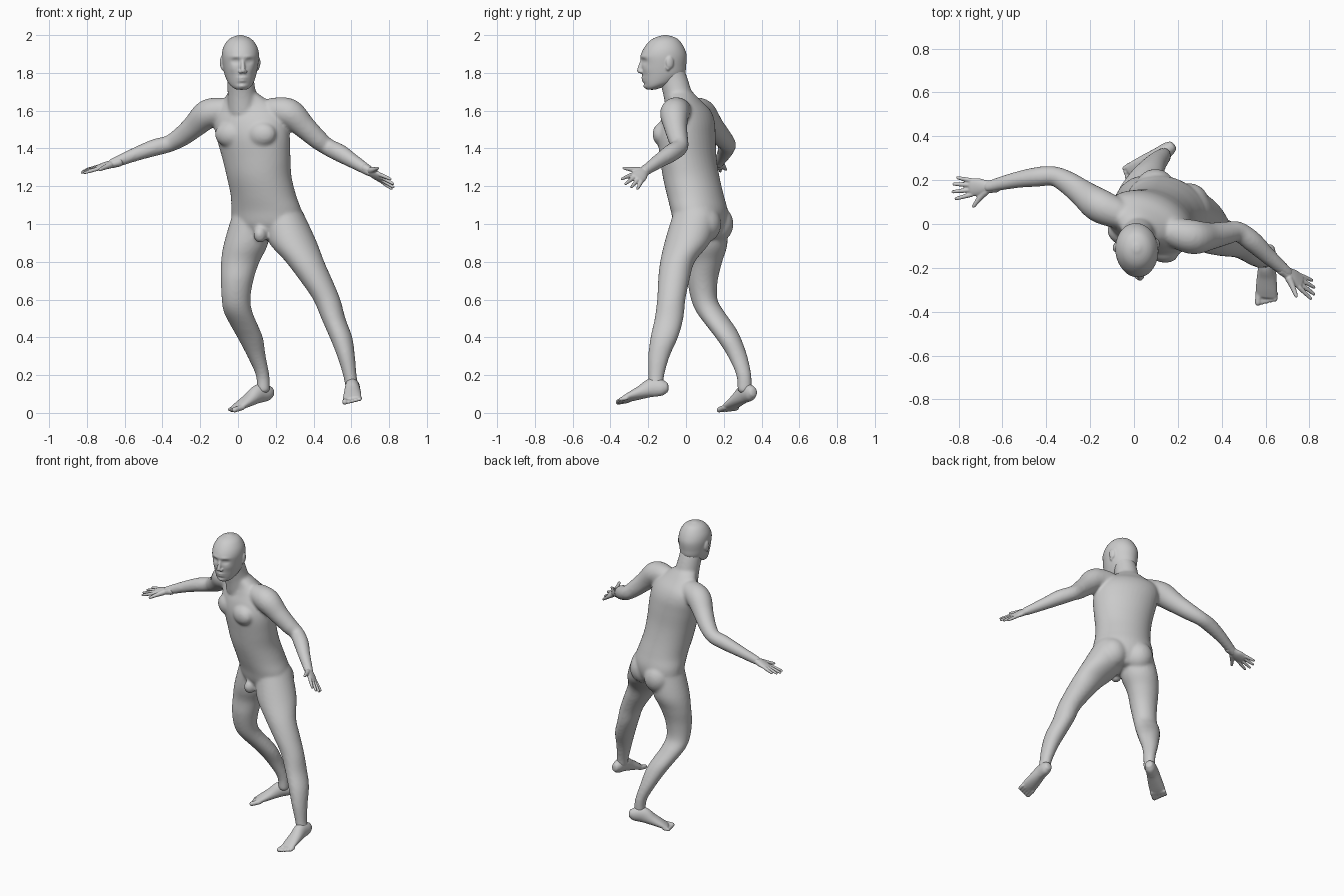
import bpy, bmesh
from math import sin, cos, pi, exp, radians
from mathutils import Vector, Matrix


def spline(pts, n):
    """Catmull-Rom interpolation of (x, y, z, ra, rb) sections."""
    p = [pts[0]] + list(pts) + [pts[-1]]
    out = []
    for i in range(1, len(p) - 2):
        for k in range(n):
            t = k / n
            out.append([0.5 * (2 * b + (c - a) * t + (2 * a - 5 * b + 4 * c - d) * t * t
                               + (3 * b - a - 3 * c + d) * t ** 3)
                        for a, b, c, d in zip(*p[i - 1:i + 3])])
    return out + [list(pts[-1])]


def tube(bm, pts, ref=(1, 0, 0), flat=False, seg=28, n=5, cap=1.0):
    """Closed loft; ra runs along ref, rb across it. flat keeps rings level."""
    s = spline([p if len(p) == 5 else (*p, p[3]) for p in pts], n)
    c = [Vector(q[:3]) for q in s]
    frames = []
    for i, q in enumerate(s):
        t = (c[min(i + 1, len(s) - 1)] - c[max(i - 1, 0)]).normalized()
        if flat:
            t = Vector((0, 0, 1 if t.z > 0 else -1))
        frames.append((c[i], t, q[3], q[4]))
    caps = [(0.5, 0.87), (0.8, 0.6), (0.97, 0.24)]

    def rounded(f, sign):
        return [(f[0] + f[1] * sign * cap * min(f[2], f[3]) * a, f[1], f[2] * b, f[3] * b)
                for a, b in caps]
    frames = rounded(frames[0], -1)[::-1] + frames + rounded(frames[-1], 1)
    rings = []
    for o, t, ra, rb in frames:
        a = Vector(ref)
        a = (a - t * a.dot(t)).normalized()
        b = t.cross(a)
        rings.append([bm.verts.new(o + a * ra * cos(2 * pi * k / seg) + b * rb * sin(2 * pi * k / seg))
                      for k in range(seg)])
    for r0, r1 in zip(rings, rings[1:]):
        for k in range(seg):
            j = (k + 1) % seg
            bm.faces.new((r0[k], r0[j], r1[j], r1[k]))
    bm.faces.new(rings[0][::-1])
    bm.faces.new(rings[-1])
    return [v for r in rings for v in r]


def ball(bm, centre, radii, yaw=0.0):
    m = Matrix.Translation(centre) @ Matrix.Rotation(yaw, 4, 'Z') @ Matrix.Diagonal((*radii, 1))
    bmesh.ops.create_uvsphere(bm, u_segments=24, v_segments=16, radius=1, matrix=m)


def finish(name, bm, voxel, smooth):
    """Fuse the overlapping volumes into one smooth skin."""
    bmesh.ops.recalc_face_normals(bm, faces=bm.faces)
    me = bpy.data.meshes.new(name)
    bm.to_mesh(me)
    bm.free()
    ob = bpy.data.objects.new(name, me)
    bpy.context.collection.objects.link(ob)
    r = ob.modifiers.new("fuse", 'REMESH')
    r.mode = 'VOXEL'
    r.voxel_size = voxel
    r.use_smooth_shade = True
    sm = ob.modifiers.new("soften", 'SMOOTH')
    sm.factor, sm.iterations = 0.5, smooth
    return ob


# Body: turned torso with neck, chest and buttocks
yaw = radians(-23)
side = Vector((cos(yaw), sin(yaw), 0))
front = Vector((sin(yaw), -cos(yaw), 0))
body = bmesh.new()
tube(body, [(.15, .075, .94, .13, .10), (.152, .075, 1.0, .185, .13), (.15, .07, 1.07, .192, .142),
            (.135, .05, 1.15, .178, .145), (.112, .027, 1.25, .176, .145), (.097, .012, 1.35, .187, .142),
            (.08, .004, 1.46, .203, .142), (.065, .008, 1.54, .205, .13), (.052, .01, 1.6, .185, .105),
            (.04, -.005, 1.65, .13, .077), (.025, -.025, 1.69, .085, .066)],
     ref=side, flat=True, seg=40, cap=.25)
tube(body, [(.028, -.025, 1.6, .082), (.02, -.045, 1.69, .075), (.014, -.065, 1.76, .071, .073),
            (.012, -.085, 1.82, .07)], n=4, cap=.4)
for s in (-1, 1):
    ball(body, Vector((.075, 0, 1.475)) + front * .088 + side * s * .088, (.085, .057, .068), yaw)
    ball(body, Vector((.15, .07, 1.0)) - front * .062 + side * s * .083, (.092, .092, .1), yaw)
ball(body, (.118, -.035, .945), (.035, .04, .045), yaw)

# Arms
tube(body, [(.19, -.04, 1.6, .07), (.272, -.06, 1.585, .078), (.35, -.055, 1.515, .062),
            (.42, -.042, 1.45, .053), (.475, -.035, 1.408, .046), (.54, -.08, 1.375, .047),
            (.61, -.145, 1.332, .038), (.70, -.224, 1.277, .027)], ref=(0, 1, 0))
tube(body, [(-.08, .05, 1.6, .07), (-.16, .085, 1.582, .077), (-.235, .14, 1.515, .062),
            (-.30, .187, 1.462, .053), (-.365, .218, 1.425, .045), (-.44, .215, 1.405, .045),
            (-.54, .2, 1.37, .037), (-.665, .17, 1.32, .027)], ref=(0, 1, 0))

# Legs: one stepping forward, one bent behind
tube(body, [(.24, .05, 1.05, .11, .12), (.287, .01, .91, .128, .122), (.355, -.045, .8, .102, .092),
            (.415, -.065, .7, .086, .083), (.47, -.078, .6, .072, .075), (.505, -.09, .5, .064, .076),
            (.545, -.115, .4, .06, .073), (.572, -.143, .3, .047, .057), (.592, -.157, .2, .036, .042),
            (.603, -.16, .14, .035, .04)], flat=True, cap=.5)
tube(body, [(.07, .1, 1.05, .1, .11), (.043, .105, .9, .117, .115), (.012, .1, .8, .102, .092),
            (-.005, .088, .7, .086, .08), (-.01, .097, .6, .076, .07), (.002, .132, .53, .076, .075),
            (.04, .19, .45, .072, .073), (.068, .228, .39, .066, .065), (.098, .273, .3, .049, .052),
            (.13, .306, .2, .036, .04), (.135, .31, .12, .035, .038)], flat=True, cap=.5)
finish("body", body, .009, 8)

# Head with shaped face, nose and ears
HX, HY = .012, -.11
turn = Matrix.Rotation(radians(6), 3, 'Z')
head = bmesh.new()
skull = [(1.715, -.18, .034, .03), (1.728, -.165, .052, .052), (1.75, -.14, .068, .085),
         (1.79, -.12, .083, .112), (1.84, -.118, .093, .119), (1.89, -.118, .098, .122),
         (1.93, -.116, .092, .108), (1.965, -.113, .073, .084), (1.985, -.11, .05, .058),
         (1.997, -.11, .02, .022)]
verts = tube(head, [(HX + .1 * (HY - y), y, z, a, b) for z, y, a, b in skull],
             ref=(cos(radians(6)), sin(radians(6)), 0), flat=True, seg=72, n=8, cap=.15)
# x, z, push, x spread, z spread
face = [(.036, 1.862, -.013, .02, .014), (.036, 1.886, .005, .03, .01), (.036, 1.862, .005, .011, .006),
        (.05, 1.82, .004, .02, .02), (0, 1.773, .008, .024, .006), (0, 1.758, .008, .02, .006),
        (0, 1.728, .009, .022, .012), (0, 1.742, -.004, .025, .006)]
for v in verts:
    if v.co.y < -.15:
        lx = abs(v.co.x - HX - .1 * (HY - v.co.y))
        for x, z, push, sx, sz in face:
            v.co.y -= push * exp(-((lx - x) / sx) ** 2 - ((v.co.z - z) / sz) ** 2)


def on_head(x, y, z):
    p = turn @ Vector((x, y - HY, 0))
    return Vector((HX + p.x, HY + p.y, z))


tube(head, [(*on_head(0, -.228, 1.88), .008), (*on_head(0, -.24, 1.845), .010),
            (*on_head(0, -.248, 1.812), .013)], seg=16)
for s in (-1, 1):
    ball(head, on_head(s * .013, -.24, 1.806), (.010, .012, .009))
    ball(head, on_head(s * .097, -.095, 1.855), (.010, .021, .033), radians(6 + s * 15))
    ball(head, on_head(s * .093, -.105, 1.83), (.009, .013, .018), radians(6))
finish("head", head, .005, 3)


# Hands: flat palm, four spread fingers and a thumb
def hand(name, wrist, d, w):
    o, d, w = Vector(wrist), Vector(d).normalized(), Vector(w)
    w = (w - d * w.dot(d)).normalized()
    bm = bmesh.new()
    tube(bm, [(*(o + d * t), a, b) for t, a, b in
              ((-.03, .028, .025), (.01, .03, .021), (.045, .04, .019), (.085, .042, .014))], ref=w)
    for off, length in ((.033, .078), (.011, .088), (-.011, .081), (-.032, .063)):
        base, aim = o + d * .085 + w * off, (d + w * off * 7).normalized()
        tube(bm, [(*base, .011), (*(base + aim * length * .55), .0098), (*(base + aim * length), .0075)],
             ref=w, seg=14)
    base = o + d * .02 + w * .022
    tube(bm, [(*base, .018), (*(base + d * .03 + w * .03), .013), (*(base + d * .06 + w * .065), .0085)],
         ref=d.cross(w), seg=14)
    finish(name, bm, .004, 3)


hand("left_hand", (.695, -.22, 1.28), (.75, -.5, -.45), (-.2, -.75, .6))
hand("right_hand", (-.66, .17, 1.32), (-.96, -.03, -.26), (0, -.97, -.15))


# Feet: heel-to-ball wedge with five toes, inner = +1 when big toe is on the figure's left
def foot(name, heel, toe, inner, up):
    h, d = Vector(heel), Vector(toe) - Vector(heel)
    L = d.length
    d.normalize()
    up = Vector(up)
    up = (up - d * up.dot(d)).normalized()
    w = up.cross(d) * inner
    bm = bmesh.new()
    tube(bm, [(*(h + d * L * t + up * z), a, b) for t, z, a, b in
              ((.07, .042, .026, .03), (.15, .045, .034, .044), (.32, .053, .038, .05),
               (.52, .038, .045, .036), (.72, .024, .05, .024), (.84, .016, .049, .015))],
         ref=w, cap=.5)
    for i in range(5):
        r = .015 if i == 0 else .0105
        off = .036 - .0195 * i
        end = (1 - .022 * i) * L - r
        tube(bm, [(*(h + d * L * .78 + w * off + up * r), r),
                  (*(h + d * end + w * off + up * r), r)], ref=w, seg=14)
    finish(name, bm, .005, 4)


foot("left_foot", (.625, -.078, .098), (.603, -.375, .048), -1, (-.2, 0, 1))
foot("right_foot", (.2, .372, .075), (-.048, .2, -.002), 1, (0, 0, 1))
